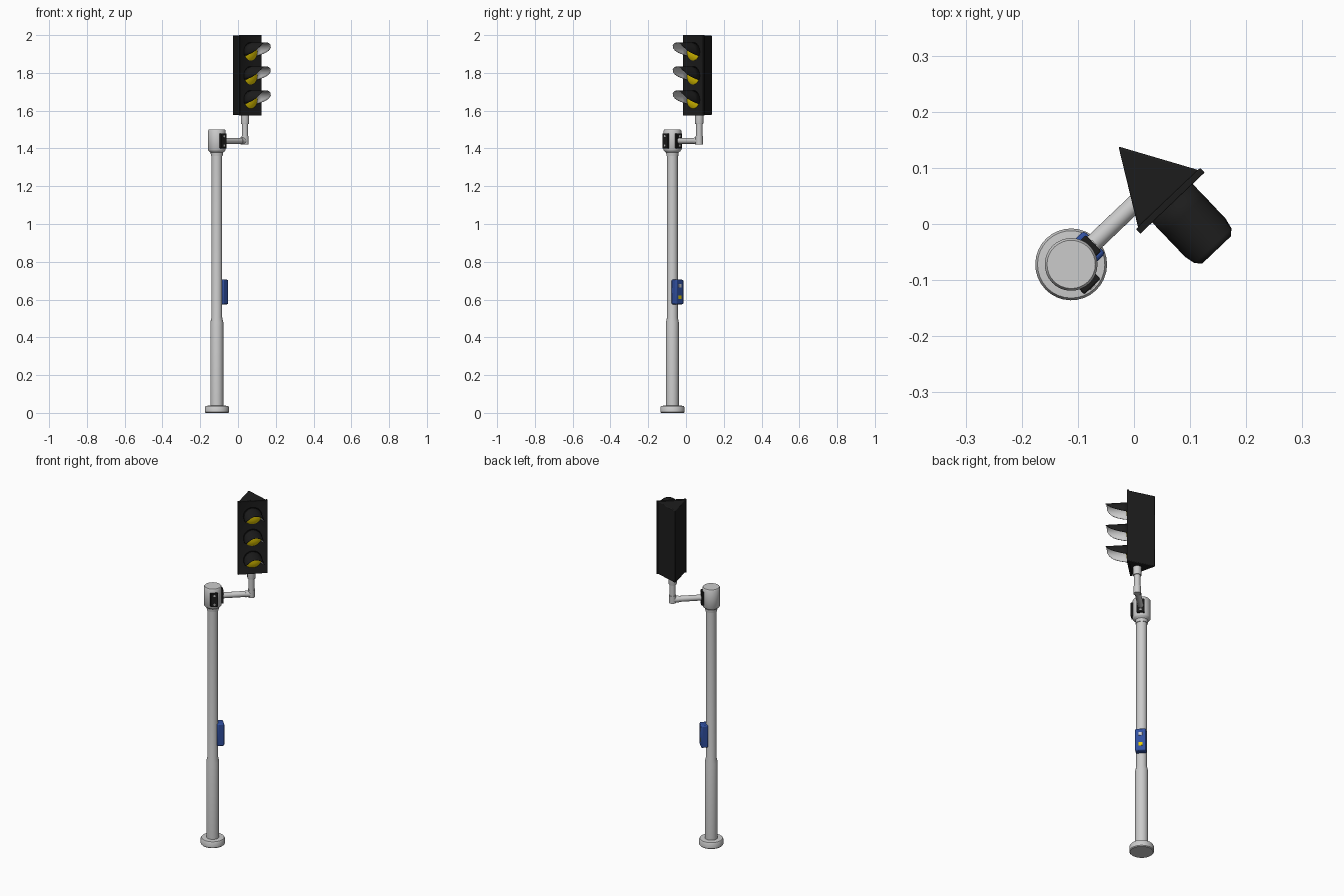
import bpy, bmesh, math
from mathutils import Matrix, Vector

if "Cube" in bpy.data.objects:
    bpy.data.objects.remove(bpy.data.objects["Cube"])

# Everything is built in a local frame on the pole axis (arm along +x, lamps facing -y), then placed
PLACE = Matrix.Translation((-0.112, -0.072, 0)) @ Matrix.Rotation(math.radians(43.6), 4, 'Z')
HEAD_X = 0.206
LAMPS = (1.912, 1.785, 1.658)


def material(name, rgb):
    m = bpy.data.materials.new(name)
    m.diffuse_color = (*rgb, 1)
    m.use_nodes = True
    m.node_tree.nodes["Principled BSDF"].inputs["Base Color"].default_value = m.diffuse_color
    return m


BLACK = material("black", (0.012, 0.012, 0.012))
YELLOW = material("yellow", (0.8, 0.6, 0.0))
BLUE = material("blue", (0.03, 0.08, 0.35))
LIGHT = material("light_grey", (0.8, 0.8, 0.8))


def finish(name, bm, mats=(), offset=Matrix(), smooth=35, bevel=0, fix=True):
    if fix:
        bmesh.ops.recalc_face_normals(bm, faces=bm.faces)
    me = bpy.data.meshes.new(name)
    bm.to_mesh(me)
    bm.free()
    for m in mats:
        me.materials.append(m)
    me.shade_smooth()
    me.set_sharp_from_angle(angle=math.radians(smooth))
    ob = bpy.data.objects.new(name, me)
    bpy.context.collection.objects.link(ob)
    ob.matrix_world = PLACE @ offset
    if bevel:
        mod = ob.modifiers.new("bevel", 'BEVEL')
        mod.width, mod.segments = bevel, 2
    return ob


def lathe(name, profile, offset=Matrix(), mats=(), n=32):
    # revolve (radius, z) points, closed by caps
    bm = bmesh.new()
    rings = [[bm.verts.new((r * math.cos(2 * math.pi * i / n), r * math.sin(2 * math.pi * i / n), z))
              for i in range(n)] for r, z in profile]
    for a, b in zip(rings, rings[1:]):
        for i in range(n):
            bm.faces.new((a[i], a[(i + 1) % n], b[(i + 1) % n], b[i]))
    bm.faces.new(rings[0])
    bm.faces.new(rings[-1])
    return finish(name, bm, mats, offset)


def box(name, lo, hi, mats=(), bevel=0, offset=Matrix()):
    lo, hi = Vector(lo), Vector(hi)
    bm = bmesh.new()
    bmesh.ops.create_cube(bm, size=1)
    bmesh.ops.scale(bm, vec=hi - lo, verts=bm.verts)
    bmesh.ops.translate(bm, vec=(lo + hi) / 2, verts=bm.verts)
    return finish(name, bm, mats, offset, bevel=bevel)


# Pole, base and cap
lathe("base", [(0.06, 0), (0.064, 0.004), (0.064, 0.03), (0.06, 0.037), (0.034, 0.039)])
lathe("pole", [(0.034, 0.03), (0.034, 0.48), (0.0285, 0.505), (0.0285, 1.375)])
lathe("cap", [(0.031, 1.36), (0.033, 1.378), (0.043, 1.386), (0.047, 1.392), (0.047, 1.494), (0.043, 1.5)])

# Two dark mounting plates on the cap, with bolts
for name, deg in (("arm_plate", 0), ("front_plate", -90)):
    turn = Matrix.Rotation(math.radians(deg), 4, 'Z')
    box(name, (0.036, -0.02, 1.4), (0.055, 0.02, 1.48), [BLACK], 0.003, turn)
    for k, z in enumerate((1.415, 1.465)):
        spot = turn @ Matrix.Translation((0.054, 0, z)) @ Matrix.Rotation(math.pi / 2, 4, 'Y')
        lathe(f"{name}_bolt_{k + 1}", [(0.006, 0), (0.006, 0.003)], spot, n=12)

# Arm, elbow, riser and collar
along = Matrix.Translation((0, 0, 1.44)) @ Matrix.Rotation(math.pi / 2, 4, 'Y')
lathe("arm", [(0.016, 0.045), (0.016, HEAD_X - 0.015)], along, n=24)
lathe("elbow_side", [(0.018, HEAD_X - 0.032), (0.018, HEAD_X)], along, n=24)
lathe("elbow", [(0.019, 1.422), (0.019, 1.465)], Matrix.Translation((HEAD_X, 0, 0)), n=24)
lathe("riser", [(0.0165, 1.43), (0.0165, 1.54)], Matrix.Translation((HEAD_X, 0, 0)), n=24)
lathe("collar", [(0.021, 1.53), (0.022, 1.534), (0.022, 1.58)], Matrix.Translation((HEAD_X, 0, 0)), n=24)

# Push button box
box("button_box", (0.02, -0.028, 0.575), (0.058, 0.028, 0.705), [BLUE], 0.006)
box("upper_button", (0.05, -0.01, 0.663), (0.0595, 0.01, 0.682), [LIGHT], 0.001)
box("lower_button", (0.05, -0.011, 0.602), (0.0595, 0.011, 0.622), [YELLOW], 0.001)

# Triangular signal housing
bm = bmesh.new()
tri = bm.faces.new([bm.verts.new(p) for p in ((-0.075, -0.036, 1.577), (0.075, -0.036, 1.577), (0, 0.094, 1.577))])
ext = bmesh.ops.extrude_face_region(bm, geom=[tri])["geom"]
bmesh.ops.translate(bm, vec=(0, 0, 0.421), verts=[g for g in ext if isinstance(g, bmesh.types.BMVert)])
finish("housing", bm, [BLACK], Matrix.Translation((HEAD_X, 0, 0)), bevel=0.004)

# Front door with a recessed panel
bm = bmesh.new()
bmesh.ops.create_cube(bm, size=1)
bmesh.ops.scale(bm, vec=(0.158, 0.012, 0.425), verts=bm.verts)
bmesh.ops.translate(bm, vec=(0, -0.04, 1.7875), verts=bm.verts)
front = [f for f in bm.faces if f.normal.y < -0.9]
bmesh.ops.inset_region(bm, faces=front, thickness=0.01, depth=-0.003)
finish("front_door", bm, [BLACK], Matrix.Translation((HEAD_X, 0, 0)), bevel=0.0015)


# Lamps: domed lens and open-bottomed visor, pale inside
def visor(name, offset, n=16, r=0.05):
    bm = bmesh.new()
    rows = []
    for y, deg in ((-0.042, -28), (-0.075, -18), (-0.105, -7), (-0.13, 6), (-0.15, 25), (-0.16, 45)):
        a = math.radians(deg)
        angles = [a + (math.pi - 2 * a) * i / n for i in range(n + 1)]
        rows.append([bm.verts.new((r * math.cos(t), y, r * math.sin(t))) for t in angles])
    for p, q in zip(rows, rows[1:]):
        for i in range(n):
            bm.faces.new((p[i], p[i + 1], q[i + 1], q[i]))
    ob = finish(name, bm, [BLACK, LIGHT], offset, fix=False)
    mod = ob.modifiers.new("thickness", 'SOLIDIFY')
    mod.thickness, mod.offset, mod.material_offset = 0.002, -1, 1


for k, z in enumerate(LAMPS):
    spot = Matrix.Translation((HEAD_X, 0, z))
    facing = spot @ Matrix.Rotation(math.pi / 2, 4, 'X')
    lathe(f"lens_{k + 1}", [(0.047, 0.04), (0.047, 0.045), (0.036, 0.051), (0.02, 0.055), (0.005, 0.056)],
          facing, [YELLOW])
    visor(f"visor_{k + 1}", spot)
